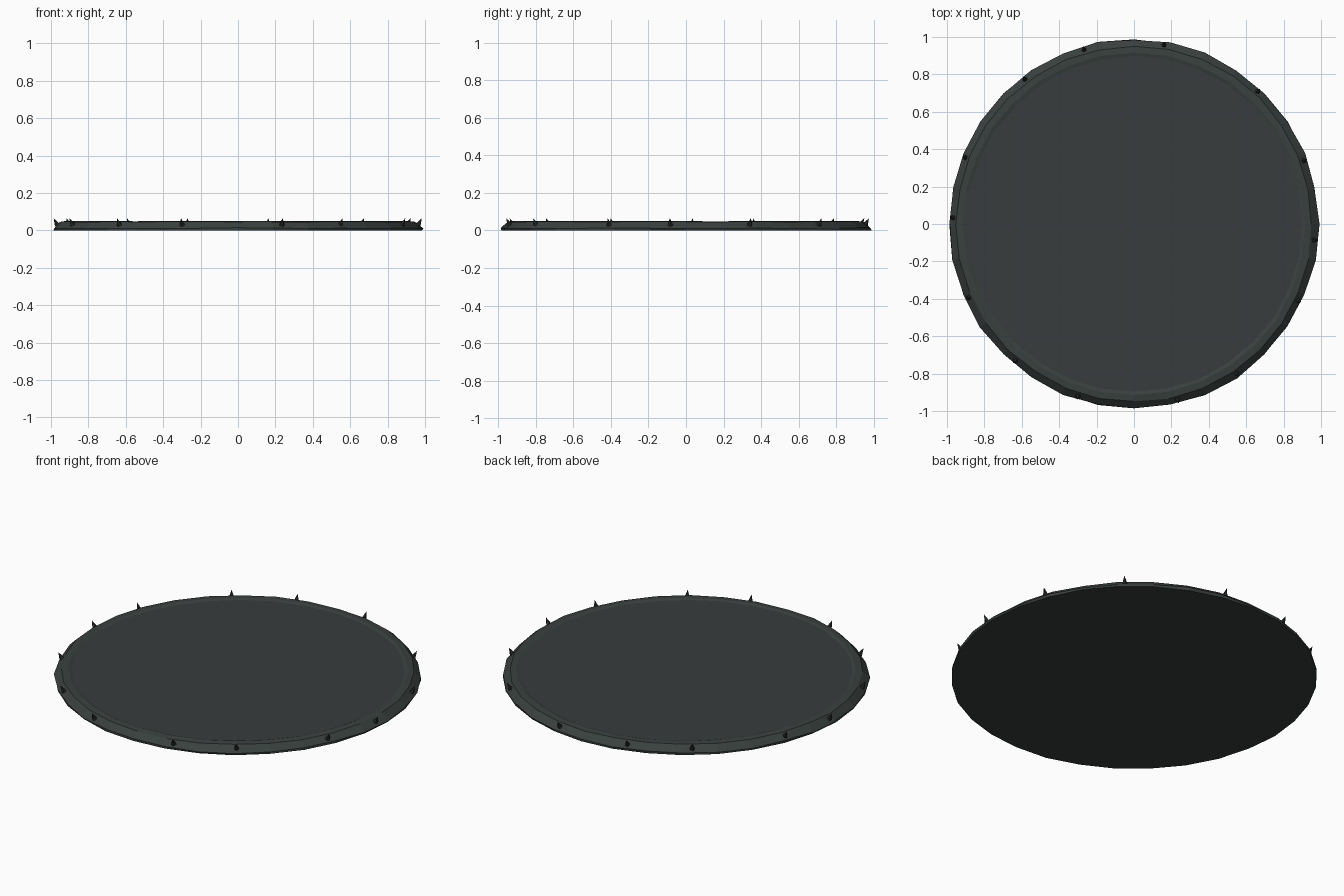
import bpy, bmesh, math, random
from mathutils import Vector

if "Cube" in bpy.data.objects:
    bpy.data.objects.remove(bpy.data.objects["Cube"])

random.seed(4)
SEG = 32


def material(name, rgb):
    m = bpy.data.materials.new(name)
    m.diffuse_color = (*rgb, 1)
    m.use_nodes = True
    m.node_tree.nodes["Principled BSDF"].inputs["Base Color"].default_value = m.diffuse_color
    return m


slate = material("dark slate", (0.038, 0.045, 0.045))
rim_stone = material("green grey stone", (0.040, 0.052, 0.048))
thorn_dark = material("thorn black", (0.018, 0.022, 0.021))


def finish(bm, name, mats):
    bmesh.ops.recalc_face_normals(bm, faces=bm.faces)
    me = bpy.data.meshes.new(name)
    bm.to_mesh(me)
    bm.free()
    for m in mats:
        me.materials.append(m)
    ob = bpy.data.objects.new(name, me)
    bpy.context.collection.objects.link(ob)
    return ob


# round base: turned profile (radius, height, radius wobble, height wobble)
profile = [(0.985, 0.0, 0.003, 0), (0.988, 0.012, 0.005, 0.003),
           (0.950, 0.047, 0.003, 0.002), (0.915, 0.050, 0.003, 0.002),
           (0.897, 0.045, 0.003, 0)]
bm = bmesh.new()
rings = []
for r, z, dr, dz in profile:
    ring = []
    for i in range(SEG):
        a = 2 * math.pi * i / SEG
        rr = r + random.uniform(-dr, dr)
        ring.append(bm.verts.new((rr * math.cos(a), rr * math.sin(a),
                                  z + random.uniform(-dz, dz))))
    rings.append(ring)
for lo, hi in zip(rings, rings[1:]):
    for i in range(SEG):
        j = (i + 1) % SEG
        bm.faces.new((lo[i], lo[j], hi[j], hi[i])).material_index = 1
bm.faces.new(rings[-1])
bm.faces.new(rings[0][::-1])
finish(bm, "round_base", [slate, rim_stone])

# small thorns around the rim, leaning outwards
angles = [-5, -25, -55.5, -76, -108, -131, -156, 178, 158.5, 127, 106, 80.5, 47, 20.5]
bm = bmesh.new()
for deg in angles:
    a = math.radians(deg)
    out = Vector((math.cos(a), math.sin(a), 0))
    side = Vector((-out.y, out.x, 0))
    axis = (out * 0.55 + Vector((0, 0, 1))).normalized()
    up = side.cross(axis)
    base = out * 0.966 + Vector((0, 0, 0.028))
    ring = [bm.verts.new(base + 0.015 * (side * math.cos(t) + up * math.sin(t)))
            for t in (k * math.pi * 2 / 5 for k in range(5))]
    tip = bm.verts.new(base + axis * 0.043)
    bm.faces.new(ring[::-1])
    for k in range(5):
        bm.faces.new((ring[k], ring[(k + 1) % 5], tip))
finish(bm, "rim_thorns", [thorn_dark])
